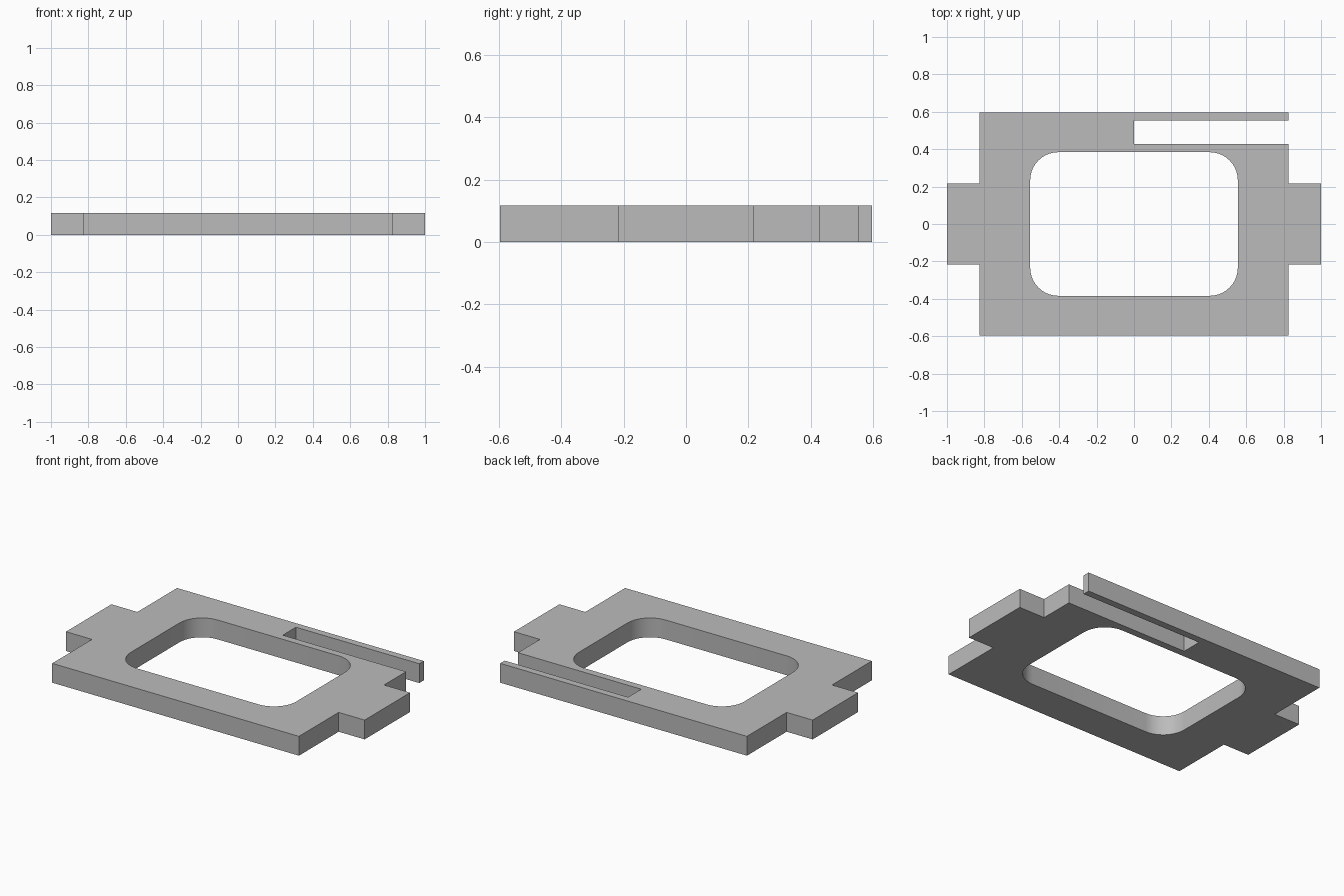
import bpy
import bmesh
from math import cos, sin, radians
from mathutils import Vector

cube = bpy.data.objects.get("Cube")
if cube:
    bpy.data.objects.remove(cube, do_unlink=True)

THICK = 0.117
BODY_X, BODY_Y = 0.826, 0.597      # half size of the main plate
TAB_X, TAB_Y = 1.0, 0.217          # end tabs
SLOT_LOW, SLOT_HIGH = 0.428, 0.554 # slot behind the thin spring arm
HOLE_X, HOLE_Y, RADIUS = 0.555, 0.384, 0.15
STEPS = 10

grey = bpy.data.materials.new("plain grey")
grey.use_nodes = True
grey.diffuse_color = (0.5, 0.5, 0.5, 1)
grey.node_tree.nodes["Principled BSDF"].inputs["Base Color"].default_value = (0.5, 0.5, 0.5, 1)


def rounded_rectangle(hx, hy, r):
    points = []
    for i, (sx, sy) in enumerate([(1, 1), (-1, 1), (-1, -1), (1, -1)]):
        for s in range(STEPS + 1):
            a = radians(90 * (i + s / STEPS))
            points.append((sx * (hx - r) + r * cos(a), sy * (hy - r) + r * sin(a)))
    return points


def add_loop(bm, points):
    verts = [bm.verts.new((x, y, 0)) for x, y in points]
    return [bm.edges.new((v, verts[(i + 1) % len(verts)])) for i, v in enumerate(verts)]


# Outer outline: plate, two tabs and the open slot
left_end = [(-BODY_X, BODY_Y), (-BODY_X, TAB_Y), (-TAB_X, TAB_Y),
            (-TAB_X, -TAB_Y), (-BODY_X, -TAB_Y), (-BODY_X, -BODY_Y)]
right_end = [(-x, y) for x, y in reversed(left_end[1:])]
slot = [(BODY_X, SLOT_LOW), (0, SLOT_LOW), (0, SLOT_HIGH),
        (BODY_X, SLOT_HIGH), (BODY_X, BODY_Y)]

# Fill between outline and window, then thicken
bm = bmesh.new()
edges = add_loop(bm, left_end + right_end + slot)
edges += add_loop(bm, rounded_rectangle(HOLE_X, HOLE_Y, RADIUS))
bmesh.ops.triangle_fill(bm, edges=edges, use_beauty=True, normal=Vector((0, 0, 1)))
bottom = list(bm.faces)
result = bmesh.ops.extrude_face_region(bm, geom=bottom, use_keep_orig=True)
top = [g for g in result["geom"] if isinstance(g, bmesh.types.BMVert)]
bmesh.ops.translate(bm, verts=top, vec=(0, 0, THICK))
bmesh.ops.recalc_face_normals(bm, faces=bm.faces)
mesh = bpy.data.meshes.new("frame_plate")
bm.to_mesh(mesh)
bm.free()
mesh.materials.append(grey)

plate = bpy.data.objects.new("frame_plate", mesh)
bpy.context.collection.objects.link(plate)
bpy.context.view_layer.objects.active = plate
plate.select_set(True)
bpy.ops.object.shade_smooth_by_angle(angle=radians(30))
